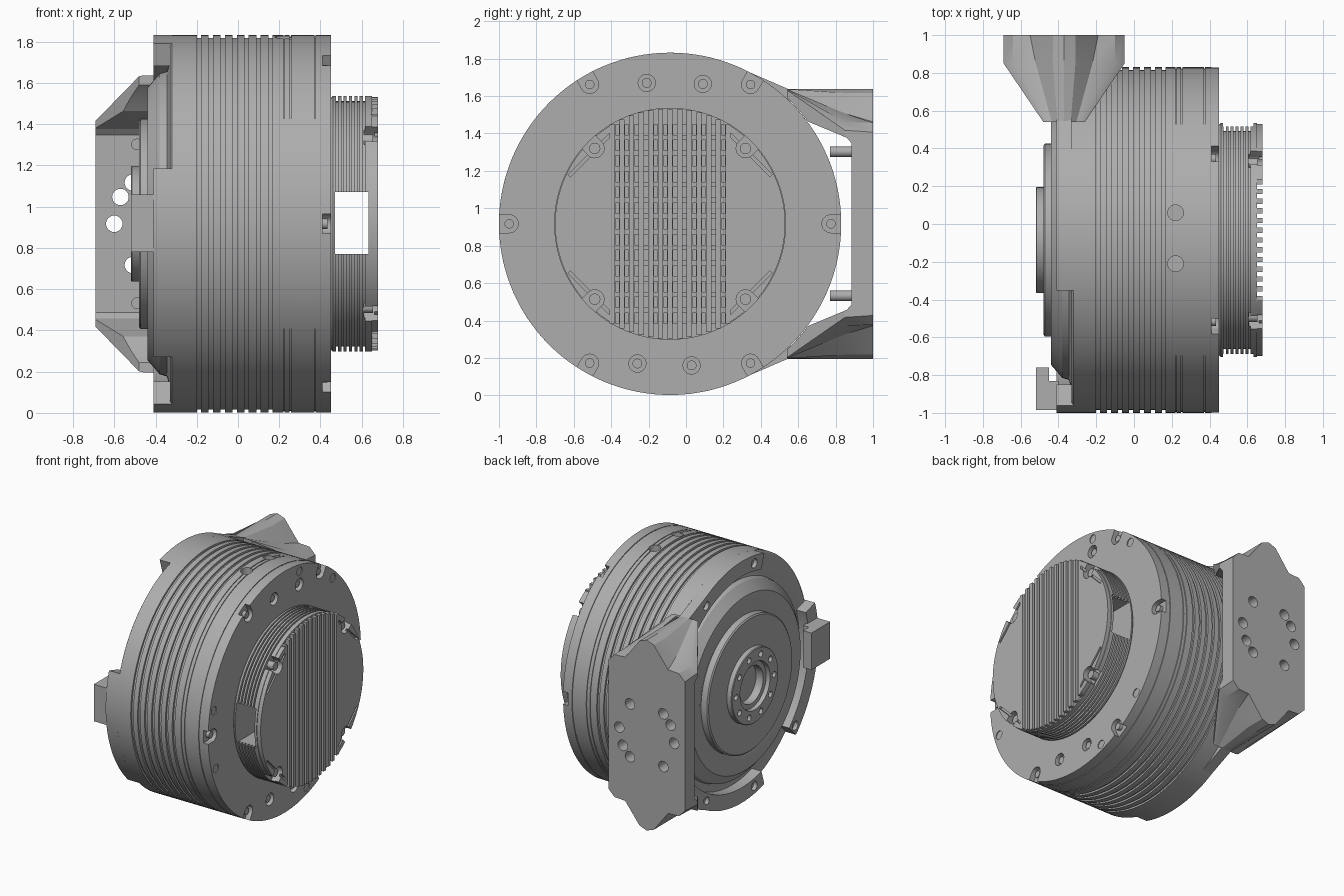
import bpy, bmesh
from math import cos, sin, radians, pi
from mathutils import Matrix, Vector

if "Cube" in bpy.data.objects:
    bpy.data.objects.remove(bpy.data.objects["Cube"])

CY, CZ, R = -0.085, 0.917, 0.915   # drum axis and radius
BX = -0.37                         # bracket centre

metal = bpy.data.materials.new("grey metal")
metal.use_nodes = True
metal.diffuse_color = (0.42, 0.42, 0.42, 1)
metal.node_tree.nodes["Principled BSDF"].inputs["Base Color"].default_value = (0.42, 0.42, 0.42, 1)


def part(name, bm, smooth=True):
    bmesh.ops.recalc_face_normals(bm, faces=bm.faces)
    me = bpy.data.meshes.new(name)
    bm.to_mesh(me)
    bm.free()
    me.materials.append(metal)
    ob = bpy.data.objects.new(name, me)
    bpy.context.collection.objects.link(ob)
    if smooth:
        shade(ob)
    return ob


def activate(ob):
    bpy.ops.object.select_all(action='DESELECT')
    ob.select_set(True)
    bpy.context.view_layer.objects.active = ob


def shade(ob):
    activate(ob)
    bpy.ops.object.shade_smooth_by_angle(angle=radians(25))


def cut(ob, bm):
    cutter = part("cutter", bm, False)
    cutter.hide_render = True
    mod = ob.modifiers.new("cut", 'BOOLEAN')
    mod.operation, mod.solver, mod.object = 'DIFFERENCE', 'EXACT', cutter
    mod.use_self = True
    activate(ob)
    bpy.ops.object.modifier_apply(modifier=mod.name)
    bpy.data.objects.remove(cutter)
    shade(ob)


def polar(r, deg):
    return CY + r * cos(radians(deg)), CZ + r * sin(radians(deg))


def loft(bm, rings):
    rows = [[bm.verts.new(p) for p in ring] for ring in rings]
    n = len(rows[0])
    for a, b in zip(rows, rows[1:]):
        for i in range(n):
            j = (i + 1) % n
            bm.faces.new((a[i], a[j], b[j], b[i]))
    bm.faces.new(rows[0])
    bm.faces.new(rows[-1][::-1])


def lathe(profile, n=96):
    bm = bmesh.new()
    loft(bm, [[(x, *polar(r, 360 * i / n)) for i in range(n)] for x, r in profile])
    return bm


def prism(bm, pts, x0, x1):
    loft(bm, [[(x, y, z) for y, z in pts] for x in (x0, x1)])


def sector(bm, a0, a1, r0, r1, x0, x1, steps=32):
    angles = [a0 + (a1 - a0) * i / steps for i in range(steps + 1)]
    prism(bm, [polar(r1, a) for a in angles] + [polar(r0, a) for a in angles[::-1]], x0, x1)


def cyl(bm, p, r, depth, axis='X', n=24):
    rot = {'X': Matrix.Rotation(pi / 2, 4, 'Y'), 'Y': Matrix.Rotation(pi / 2, 4, 'X'), 'Z': Matrix()}[axis]
    bmesh.ops.create_cone(bm, cap_ends=True, segments=n, radius1=r, radius2=r, depth=depth,
                          matrix=Matrix.Translation(p) @ rot)


def box(bm, x0, x1, y0, y1, z0, z1, spin=Matrix()):
    mid = Vector(((x0 + x1) / 2, (y0 + y1) / 2, (z0 + z1) / 2))
    size = Matrix.Diagonal((x1 - x0, y1 - y0, z1 - z0, 1))
    bmesh.ops.create_cube(bm, size=1, matrix=spin @ Matrix.Translation(mid) @ size)


def radial(deg):
    return Matrix.Translation((0, CY, CZ)) @ Matrix.Rotation(radians(deg), 4, 'X')


def grooved(x, width, r, depth):
    return [(x, r), (x, r - depth), (x + width, r - depth), (x + width, r)]


# Drum body with ring grooves and a stepped front cone
profile = [(-0.42, 0.5), (-0.44, 0.55), (-0.44, 0.66), (-0.38, 0.73), (-0.345, 0.74), (-0.33, 0.79), (-0.33, 0.90), (-0.32, R)]
for i in range(7):
    profile += grooved(-0.2 + 0.058 * i, 0.02, R, 0.014)
for x in (0.22, 0.25, 0.37):
    profile += grooved(x, 0.006, R, 0.006)
profile += [(0.45, R), (0.45, 0.5)]
drum = part("drum_body", lathe(profile, 128))

# Rim pockets, screw holes and dowel recesses in the drum
bm = bmesh.new()
for k in range(6):
    box(bm, 0.41, 0.5, 0.86, 1.0, -0.048, 0.048, radial(60 * k))
    cyl(bm, (0.455, *polar(0.86, 60 * k)), 0.048, 0.09)
    cyl(bm, (0.45, *polar(0.865, 60 * k + 48 - 30 * (k % 2))), 0.032, 0.012)
for y, z in ((-0.21, 1.67), (0.09, 1.665), (-0.26, 0.17), (0.03, 0.16)):
    cyl(bm, (0.45, y, z), 0.046, 0.08)
for y in (0.06, -0.21):
    cyl(bm, (0.22, y, 1.82), 0.042, 0.12, 'Z')
cut(drum, bm)

bm = bmesh.new()
for k in range(6):
    cyl(bm, (0.42, *polar(0.86, 60 * k)), 0.025, 0.03)
for y, z in ((-0.21, 1.67), (0.09, 1.665), (-0.26, 0.17), (0.03, 0.16)):
    cyl(bm, (0.42, y, z), 0.026, 0.03)
part("rim_screws", bm)

# Output disc and bored hub on the -x face
part("output_disc", lathe([(-0.42, 0.51), (-0.472, 0.51), (-0.48, 0.50), (-0.48, 0.25), (-0.42, 0.25)]))
hub = part("hub", lathe([(-0.43, 0.28), (-0.515, 0.28), (-0.52, 0.275), (-0.52, 0.18), (-0.49, 0.175),
                         (-0.49, 0.14), (-0.425, 0.14), (-0.425, 0.05)]))
bm = bmesh.new()
for k in range(10):
    cyl(bm, (-0.52, *polar(0.228, 36 * k)), 0.022, 0.05)
cut(hub, bm)

# Clamp flange sectors around the rim, with holes
bm = bmesh.new()
sector(bm, -107, 107, 0.80, R, -0.41, -0.32, 72)
sector(bm, 163, 225, 0.80, R, -0.41, -0.32)
flange = part("clamp_flange", bm)
bm = bmesh.new()
for a in (60, 100, -60, -100, 222):
    cyl(bm, (-0.41, *polar(0.857, a)), 0.034, 0.06)
cut(flange, bm)

# Front connector block
bm = bmesh.new()
box(bm, -0.52, -0.40, -0.985, -0.76, 0.78, 1.06)
block = part("front_block", bm)
bm = bmesh.new()
box(bm, -0.45, -0.39, -0.83, -0.7, 0.7, 1.1)
cut(block, bm)

# Rear cap with side fins
profile = [(0.44, 0.60), (0.46, 0.62)]
for i in range(6):
    profile += grooved(0.475 + 0.026 * i, 0.011, 0.62, 0.025)
cap = part("rear_cap", lathe(profile + [(0.65, 0.62), (0.65, 0.3)]))
bm = bmesh.new()
box(bm, 0.47, 0.632, -1, 1, 0.77, 1.07)
for k in range(12):
    for j in range(-6, 7):
        y = -0.368 + 0.0515 * k
        box(bm, 0.638, 0.7, y - 0.010, y + 0.010, CZ + 0.084 * j - 0.028, CZ + 0.084 * j + 0.028)
for a in (45, 135, 225, 315):
    box(bm, 0.61, 0.75, 0.57, 0.75, -0.05, 0.05, radial(a))
    cyl(bm, (0.68, *polar(0.57, a)), 0.05, 0.14)
cut(cap, bm)

# Cooling fins across the cap face
bm = bmesh.new()
for k in range(13):
    y = -0.394 + 0.0515 * k
    h = (0.615 ** 2 - (y - CY) ** 2) ** 0.5
    box(bm, 0.645, 0.68, y - 0.014, y + 0.014, CZ - h, CZ + h)
part("cooling_fins", bm, False)

# Raised side plates of the cap face
bm = bmesh.new()
for s in (-1, 1):
    arc = [(CY + s * 0.615 * cos(radians(a)), CZ + 0.615 * sin(radians(a))) for a in range(-59, 60, 2)]
    prism(bm, arc, 0.645, 0.68)
plates = part("cap_side_plates", bm)
bm = bmesh.new()
for a in (45, 135, 225, 315):
    box(bm, 0.6, 0.75, 0.57, 0.75, -0.05, 0.05, radial(a))
    cyl(bm, (0.68, *polar(0.57, a)), 0.05, 0.14)
    box(bm, 0.662, 0.75, 0.555, 0.572, -0.2, 0.2, radial(a))
cut(plates, bm)
bm = bmesh.new()
for a in (45, 135, 225, 315):
    cyl(bm, (0.63, *polar(0.57, a)), 0.03, 0.05)
part("cap_screws", bm)

# Rear bracket: lofted from a narrow neck to a scalloped mounting face
def bracket_ring(y, half):
    top = [(-u, h) for u, h in half] + [(u, h) for u, h in half[-2::-1]]
    return [(BX + u, y, CZ + h) for u, h in top] + [(BX + u, y, CZ - h) for u, h in top[::-1]]

bm = bmesh.new()
loft(bm, [bracket_ring(0.54, [(0.11, 0.715), (0.09, 0.72), (0.065, 0.72), (0.035, 0.72), (0, 0.722)]),
          bracket_ring(0.85, [(0.32, 0.50), (0.27, 0.545), (0.15, 0.59), (0.06, 0.70), (0, 0.722)]),
          bracket_ring(1.0, [(0.32, 0.49), (0.27, 0.54), (0.18, 0.545), (0.06, 0.70), (0, 0.722)])])
bracket = part("rear_bracket", bm)
bm = bmesh.new()
cyl(bm, (BX, CY, CZ), 0.918, 2, 'X', 128)
half = [(0.2, 0.70), (0.5, 0.61), (0.86, 0.46), (0.886, 0.43)]
prism(bm, [(y, CZ + h) for y, h in half] + [(y, CZ - h) for y, h in half[::-1]], -1, 1)
for s in (-1, 1):
    for u, v in ((0.14, 0.2), (0.14, -0.2), (0.23, 0), (0.2, -0.13)):
        cyl(bm, (BX + s * u, 1, CZ + s * v), 0.04, 0.5, 'Y')
cut(bracket, bm)

# Straps joining bracket to drum, and the bracket bolts
bm = bmesh.new()
for s in (-1, 1):
    prism(bm, [(y, CZ + s * h) for y, h in ((0.28, 0.835), (0.34, 0.81), (0.56, 0.715), (0.56, 0.62), (0.3, 0.79))], -0.41, -0.33)
part("bracket_straps", bm, False)
bm = bmesh.new()
for s in (-1, 1):
    for u in (-0.12, 0.12):
        cyl(bm, (BX + u, 0.83, CZ + s * 0.385), 0.028, 0.12, 'Y')
part("bracket_bolts", bm)
